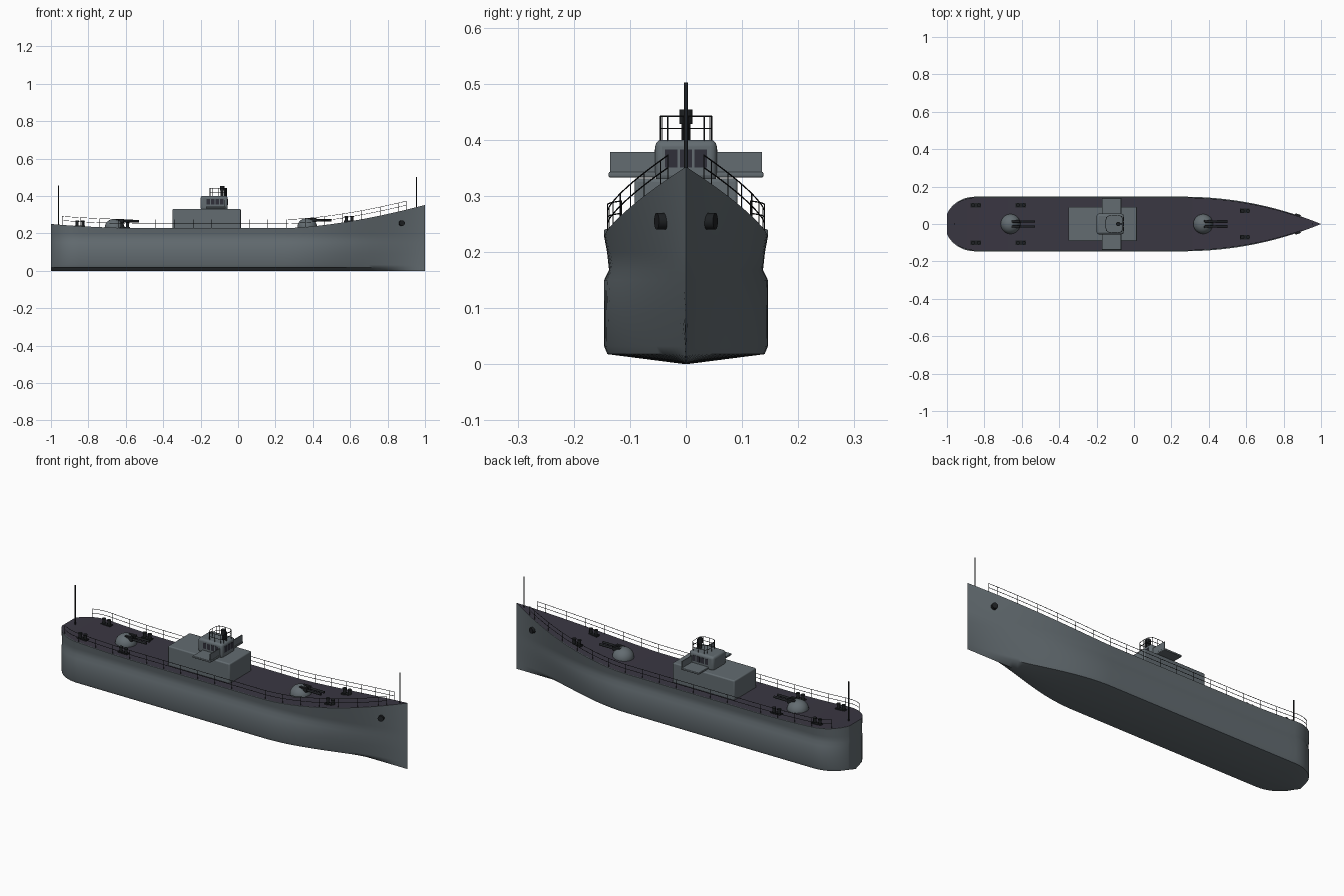
import bpy, bmesh, math

cube = bpy.data.objects.get("Cube")
if cube:
    bpy.data.objects.remove(cube, do_unlink=True)


def material(name, r, g, b):
    m = bpy.data.materials.new(name)
    m.use_nodes = True
    m.diffuse_color = (r, g, b, 1)
    m.node_tree.nodes["Principled BSDF"].inputs["Base Color"].default_value = (r, g, b, 1)
    return m


GREY = material("hull_grey", .125, .15, .165)
DECK = material("deck_slate", .042, .038, .055)
DARK = material("dark_metal", .013, .015, .017)
GLASS = material("window_dark", .03, .03, .042)


# Hull lines as functions of the station x
def bow(x):
    return max(0, (x - .25) / .75)


def deck_z(x):
    return .228 + .124 * bow(x) ** 1.6 + .022 * max(0, (-.5 - x) / .5) ** 2


def stern(x):
    u = max(0, (-.85 - x) / .15) * .93
    return math.sqrt(1 - u * u)


def deck_half(x):
    return .146 * stern(x) * (1 - bow(x) ** 2.1)


def low_half(x):
    return .146 * stern(x) * (.5 + .5 * math.cos(math.pi * bow(x)))


def finish(obj, mat, angle=40):
    obj.data.materials.append(mat)
    bpy.ops.object.select_all(action='DESELECT')
    obj.select_set(True)
    bpy.context.view_layer.objects.active = obj
    bpy.ops.object.shade_smooth_by_angle(angle=math.radians(angle))
    return obj


def box(name, x, y, z, mat, bevel=0):
    """Box from (min, max) pairs on each axis."""
    bpy.ops.mesh.primitive_cube_add(size=1, location=[sum(p) / 2 for p in (x, y, z)])
    obj = bpy.context.object
    obj.name = name
    obj.scale = [p[1] - p[0] for p in (x, y, z)]
    bpy.ops.object.transform_apply(location=False, rotation=False, scale=True)
    if bevel:
        mod = obj.modifiers.new("Bevel", 'BEVEL')
        mod.width = bevel
        mod.segments = 3
    return finish(obj, mat)


def cylinder(name, loc, r, depth, mat, rot=(0, 0, 0), sides=16):
    bpy.ops.mesh.primitive_cylinder_add(vertices=sides, radius=r, depth=depth,
                                        location=loc, rotation=rot)
    bpy.context.object.name = name
    return finish(bpy.context.object, mat)


def wires(name, paths, r, mat):
    """Several thin round bars in one curve object."""
    cu = bpy.data.curves.new(name, 'CURVE')
    cu.dimensions = '3D'
    cu.bevel_depth = r
    cu.bevel_resolution = 1
    for path in paths:
        sp = cu.splines.new('POLY')
        sp.points.add(len(path) - 1)
        for p, co in zip(sp.points, path):
            p.co = (*co, 1)
    cu.materials.append(mat)
    obj = bpy.data.objects.new(name, cu)
    bpy.context.collection.objects.link(obj)


# Hull: lofted rings, with a side bulge below a narrow waist and a flared bow
LEVELS = [(.018, .96), (.032, 1), (.09, 1), (.15, 1), (.168, .94), (.2, .965)]


def section(x):
    top, dz = deck_half(x), deck_z(x)
    half = [(0, 0)]
    for z, k in LEVELS:
        s = (z - .018) / (dz - .018)
        half.append((k * (low_half(x) * (1 - s) + top * s), z))
    half += [(top, dz), (top * .965, dz), (0, dz)]
    return half + [(-y, z) for y, z in half[-2:0:-1]]


stations = [-1 + .15 * (1 - math.cos(math.pi / 2 * i / 10)) for i in range(10)]
stations += [-.85 + .05 * i for i in range(22)]
stations += [.25 + .03 * i for i in range(26)]
bm = bmesh.new()
rings = [[bm.verts.new((x, y, z)) for y, z in section(x)] for x in stations]
n = len(rings[0])
deck_start = len(LEVELS) + 2
for a, b in zip(rings, rings[1:]):
    for i in range(n):
        j = (i + 1) % n
        face = bm.faces.new((a[i], a[j], b[j], b[i]))
        face.material_index = int(i in (deck_start, deck_start + 1))
bm.faces.new(rings[0])
bmesh.ops.remove_doubles(bm, verts=bm.verts, dist=.0003)
bmesh.ops.recalc_face_normals(bm, faces=bm.faces)
mesh = bpy.data.meshes.new("hull")
bm.to_mesh(mesh)
bm.free()
hull = bpy.data.objects.new("hull", mesh)
bpy.context.collection.objects.link(hull)
finish(hull, GREY, 50)
mesh.materials.append(DECK)

# Deckhouse, bridge and its open wings
box("deckhouse", (-.35, .015), (-.092, .092), (.222, .331), GREY, .006)
box("bridge", (-.2, -.055), (-.055, .055), (.325, .4), GREY, .012)
box("bridge_wing_floor", (-.172, -.066), (-.138, .138), (.333, .343), GREY, .003)
for s, side in ((1, "left"), (-1, "right")):
    ys = sorted((s * .05, s * .135))
    box(side + "_wing_screen", (-.073, -.069), ys, (.341, .378), GREY)
    for i in range(4):
        x = -.168 + .024 * i
        box(side + "_bridge_window", (x, x + .018), sorted((s * .053, s * .056)),
            (.353, .383), GLASS)
for y in (-.026, 0, .026):
    box("front_bridge_window", (-.057, -.054), (y - .011, y + .011), (.351, .383), GLASS)

# Top platform rail and instruments
loop = []
for i in range(25):
    a = math.tau * i / 24
    c, d = math.cos(a), math.sin(a)
    loop.append((-.105 + .046 * math.copysign(abs(c) ** .5, c),
                 .046 * math.copysign(abs(d) ** .5, d)))
wires("platform_rail",
      [[(x, y, z) for x, y in loop] for z in (.42, .442)]
      + [[(x, y, .398), (x, y, .442)] for x, y in loop[:-1:2]], .0013, DARK)
cylinder("instrument_pedestal", (-.085, 0, .423), .008, .05, DARK)
cylinder("instrument_head", (-.085, 0, .441), .012, .026, DARK)
cylinder("voice_pipe", (-.07, 0, .42), .005, .045, DARK)

# Twin gun mounts with domed houses
for x, label in ((.37, "front"), (-.66, "rear")):
    z = deck_z(x)
    bpy.ops.mesh.primitive_uv_sphere_add(segments=28, ring_count=14, radius=.053,
                                         location=(x, 0, z))
    dome = bpy.context.object
    dome.name = label + "_gun_house"
    dome.scale.z = .9
    finish(dome, GREY, 60)
    for y in (-.014, .014):
        cylinder(label + "_gun_barrel", (x + .065, y, z + .035), .006, .13, DARK,
                 (0, math.pi / 2, 0))
        box(label + "_gun_breech", (x + .005, x + .05), (y - .008, y + .008),
            (z + .025, z + .047), DARK, .002)

# Mooring bollards in pairs, and the anchor ports
for s in (1, -1):
    for x, y in ((-.845, .1), (-.605, .1), (.595, .07)):
        z = deck_z(x)
        box("bollard_base", (x - .028, x + .028), (s * y - .012, s * y + .012),
            (z - .004, z + .004), DARK)
        for dx in (-.015, .015):
            cylinder("bollard", (x + dx, s * y, z + .013), .008, .03, DARK)
            cylinder("bollard_cap", (x + dx, s * y, z + .027), .01, .005, DARK)
    cylinder("anchor_port", (.875, s * .043, .255), .015, .02, DARK,
             (math.pi / 2, 0, -s * .3), 20)

# Deck edge rails
xs = [-.94 + .02 * i for i in range(93)]
for s, side in ((1, "left"), (-1, "right")):
    def edge(x, h):
        return (x, s * (deck_half(x) - .006), deck_z(x) + h)
    wires(side + "_deck_rail",
          [[edge(x, h) for x in xs] for h in (.024, .046)]
          + [[edge(x, -.002), edge(x, .046)] for x in xs[::5] + xs[-1:]], .0012, DARK)

# Flagstaffs at bow and stern
for x, top, label in ((.955, .502, "bow_staff"), (-.96, .456, "stern_staff")):
    z = deck_z(x) - .005
    cylinder(label, (x, 0, (z + top) / 2), .0035, top - z, DARK, sides=10)
